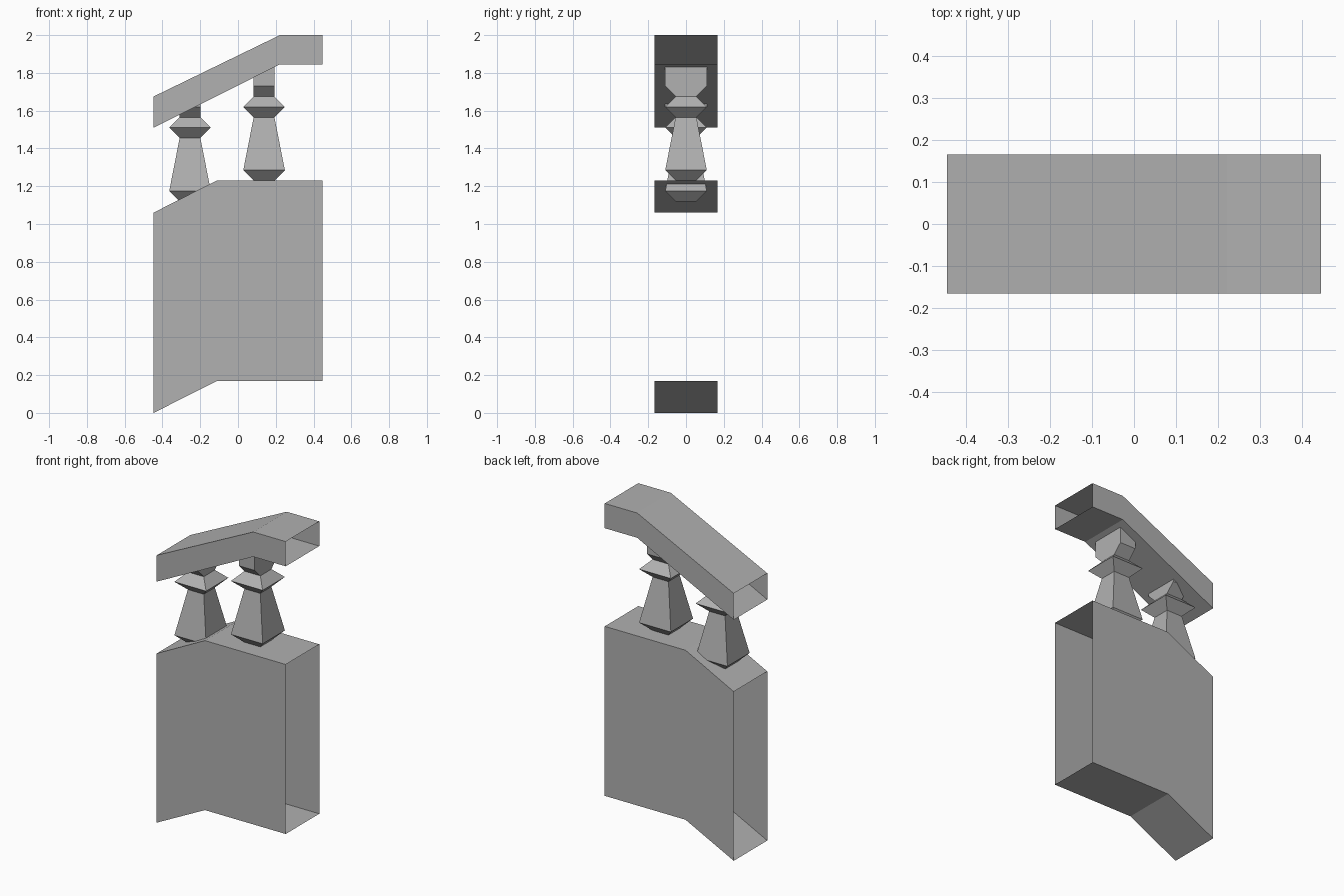
import bpy

if "Cube" in bpy.data.objects:
    bpy.data.objects.remove(bpy.data.objects["Cube"])

W = 0.166        # half depth of wall and rail
END = 0.447      # half length

# Mid grey stone
stone = bpy.data.materials.new("grey_stone")
stone.diffuse_color = (0.44, 0.44, 0.44, 1.0)
stone.use_nodes = True
stone.node_tree.nodes["Principled BSDF"].inputs["Base Color"].default_value = stone.diffuse_color


def loft(name, rings):
    """Open-ended tube through four-cornered rings, listed along the axis."""
    verts = [v for ring in rings for v in ring]
    faces = [(4*r + i, 4*r + (i + 1) % 4, 4*r + 4 + (i + 1) % 4, 4*r + 4 + i)
             for r in range(len(rings) - 1) for i in range(4)]
    mesh = bpy.data.meshes.new(name)
    mesh.from_pydata(verts, [], faces)
    mesh.update()
    mesh.materials.append(stone)
    obj = bpy.data.objects.new(name, mesh)
    bpy.context.collection.objects.link(obj)
    return obj


def beam(name, stations):
    """Box section along x, each station being (x, bottom, top)."""
    return loft(name, [[(x, -W, lo), (x, W, lo), (x, W, hi), (x, -W, hi)]
                       for x, lo, hi in stations])


# Lower wall and handrail, both sloped then level, open at the ends
beam("stair_wall", [(-END, 0.0, 1.06), (-0.113, 0.168, 1.23), (END, 0.168, 1.23)])
beam("handrail", [(-END, 1.51, 1.675), (0.222, 1.845, 2.0), (END, 1.845, 2.0)])

# Baluster profile: height, half width in x, half width in y
N, B = 0.055, 0.11
PROFILE = [(1.23, N, N), (1.285, B, B), (1.565, N, N), (1.62, B, B),
           (1.675, N, N), (1.73, N, B)]


def baluster(name, cx, dz):
    rings = [[(cx - a, -b, z + dz), (cx + a, -b, z + dz),
              (cx + a, b, z + dz), (cx - a, b, z + dz)] for z, a, b in PROFILE]
    # Top edge follows the slope of the rail
    lo, hi = 1.776 + dz, 1.831 + dz
    rings.append([(cx - N, -B, lo), (cx + N, -B, hi),
                  (cx + N, B, hi), (cx - N, B, lo)])
    return loft(name, rings)


baluster("upper_baluster", 0.138, 0.0)
baluster("lower_baluster", -0.254, -0.11)
